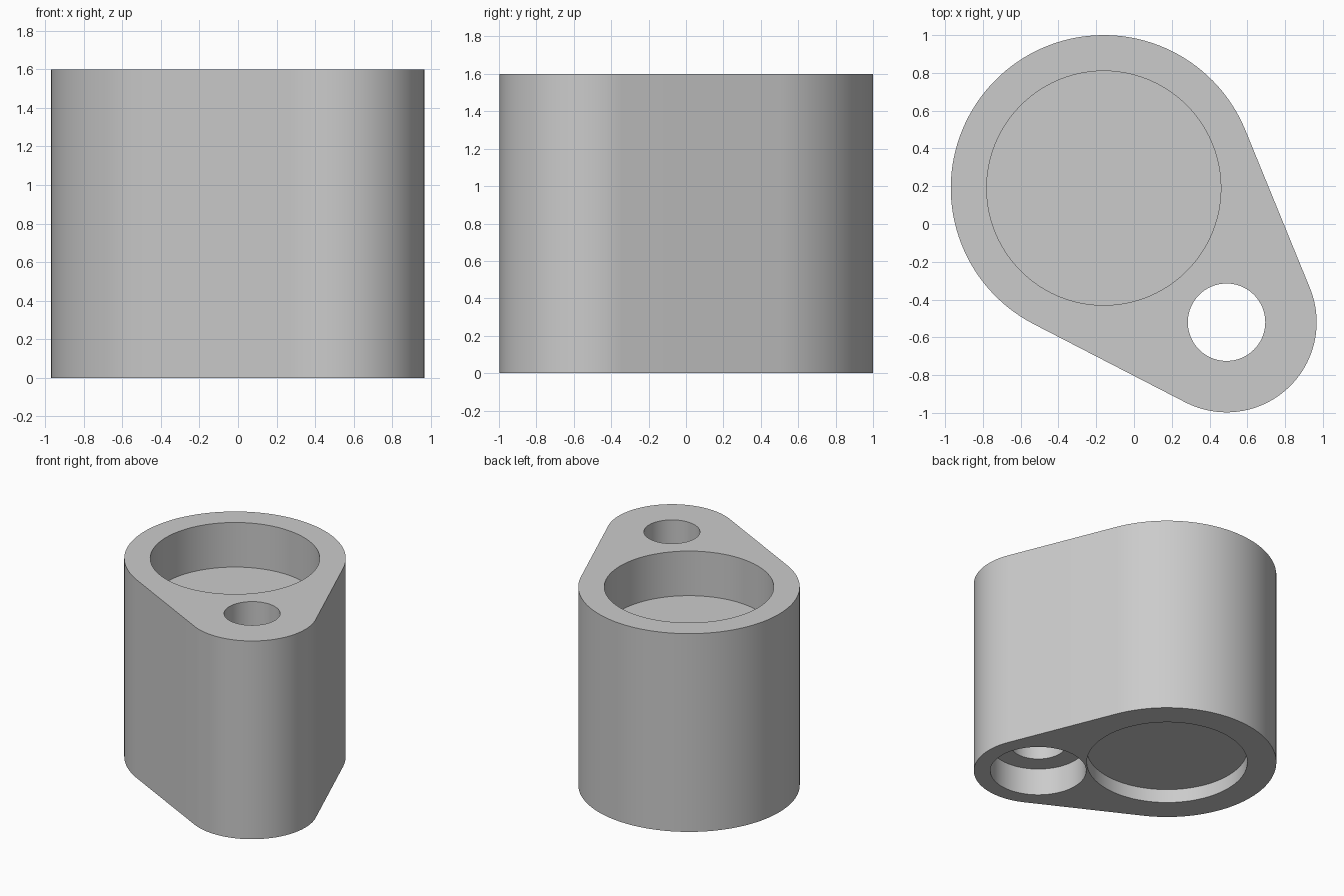
import bpy, bmesh
from math import atan2, acos, cos, sin, pi, radians, hypot

cube = bpy.data.objects.get("Cube")
if cube:
    bpy.data.objects.remove(cube, do_unlink=True)

HEIGHT = 1.6
BIG, BIG_R = (-0.16, 0.19), 0.81
SMALL, SMALL_R = (0.49, -0.52), 0.477

grey = bpy.data.materials.new("light grey")
grey.use_nodes = True
colour = (0.6, 0.6, 0.6, 1)
grey.diffuse_color = colour
grey.node_tree.nodes["Principled BSDF"].inputs["Base Color"].default_value = colour


def arc(centre, radius, start, end, steps):
    """Points along an arc, both ends included."""
    angles = [start + (end - start) * i / steps for i in range(steps + 1)]
    return [(centre[0] + radius * cos(a), centre[1] + radius * sin(a)) for a in angles]


def prism(name, outline, bottom, top):
    """Upright solid with the given outline."""
    bm = bmesh.new()
    face = bm.faces.new([bm.verts.new((x, y, bottom)) for x, y in outline])
    result = bmesh.ops.extrude_face_region(bm, geom=[face])
    verts = [v for v in result["geom"] if isinstance(v, bmesh.types.BMVert)]
    bmesh.ops.translate(bm, verts=verts, vec=(0, 0, top - bottom))
    bmesh.ops.recalc_face_normals(bm, faces=bm.faces)
    mesh = bpy.data.meshes.new(name)
    bm.to_mesh(mesh)
    bm.free()
    mesh.materials.append(grey)
    obj = bpy.data.objects.new(name, mesh)
    bpy.context.collection.objects.link(obj)
    return obj


# Housing body: two rounded ends joined by tangent flat sides
dx, dy = SMALL[0] - BIG[0], SMALL[1] - BIG[1]
axis = atan2(dy, dx)
spread = acos((BIG_R - SMALL_R) / hypot(dx, dy))
outline = arc(BIG, BIG_R, axis + spread, axis + 2 * pi - spread, 80)
outline += arc(SMALL, SMALL_R, axis - spread, axis + spread, 48)
body = prism("housing_body", outline, 0, HEIGHT)

# Round recesses and the stepped bolt hole: name, centre, radius, bottom, top
cuts = [
    ("top_recess", BIG, 0.62, HEIGHT - 0.36, HEIGHT + 0.1),
    ("bottom_recess", BIG, 0.595, -0.1, 0.11),
    ("bolt_hole", SMALL, 0.205, -0.2, HEIGHT + 0.2),
    ("bolt_counterbore", SMALL, 0.355, -0.1, 0.22),
]
bpy.context.view_layer.objects.active = body
body.select_set(True)
for name, centre, radius, bottom, top in cuts:
    cutter = prism(name + "_cutter", arc(centre, radius, 0, 2 * pi, 96)[:-1], bottom, top)
    cutter.hide_render = True
    cut = body.modifiers.new(name, "BOOLEAN")
    cut.operation = "DIFFERENCE"
    cut.solver = "EXACT"
    cut.object = cutter
    bpy.ops.object.modifier_apply(modifier=cut.name)
    bpy.data.objects.remove(cutter, do_unlink=True)

# Smooth round walls with crisp rims
bpy.ops.object.shade_smooth_by_angle(angle=radians(30))
